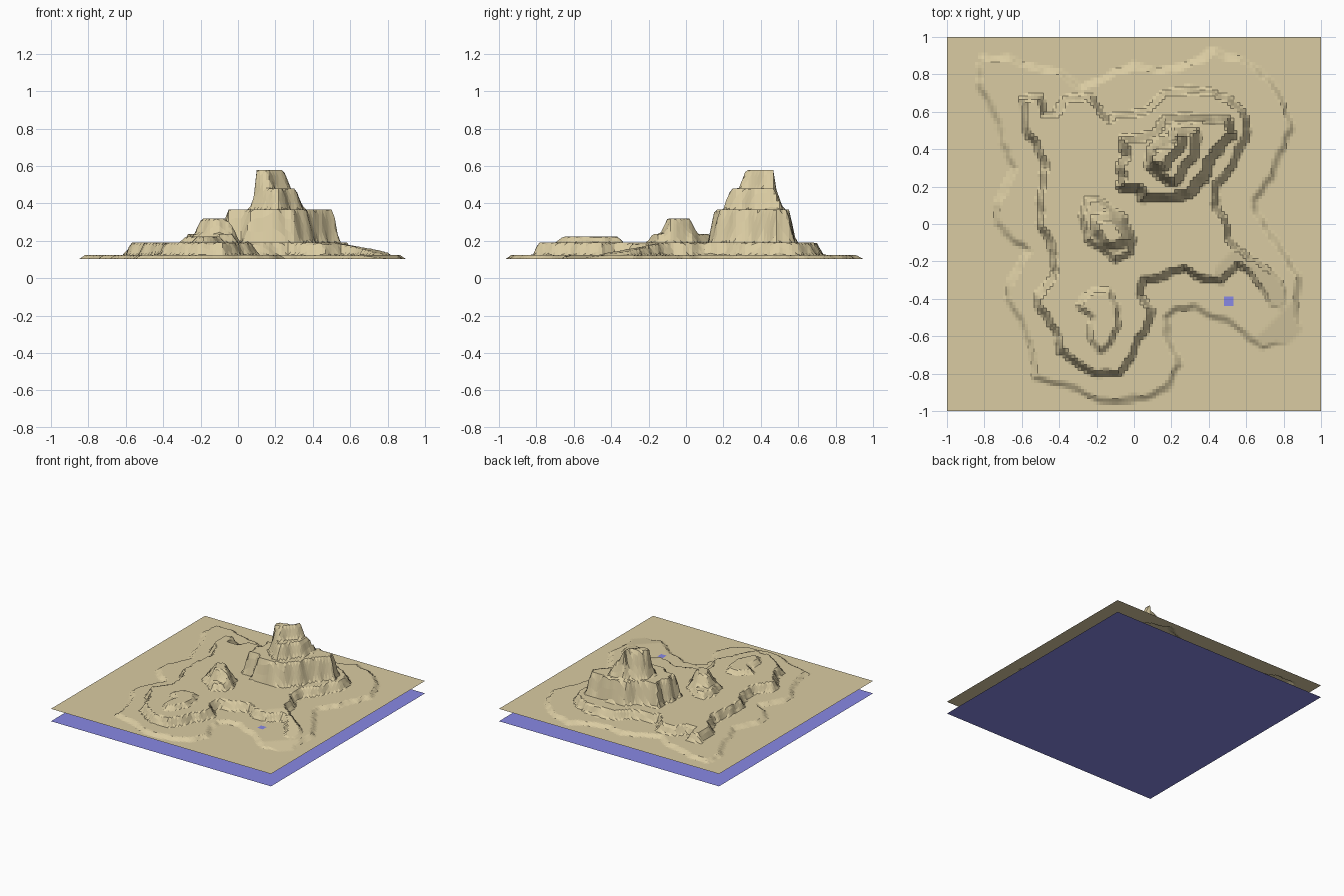
import bpy, bmesh, math
from mathutils import Vector, noise

N = 120          # grid cells per side
BASE = 0.102

# Each terrace: (lower z, upper z, wall width, contour points)
shelf = [(-.82, .88), (-.68, .88), (-.56, .84), (-.38, .81), (-.28, .73), (-.1, .81), (0, .85),
         (.12, .82), (.26, .84), (.36, .88), (.42, .93), (.56, .88), (.68, .81), (.76, .73),
         (.81, .62), (.84, .52), (.8, .42), (.74, .27), (.65, .13), (.64, .08), (.77, -.12),
         (.88, -.28), (.86, -.45), (.89, -.62), (.76, -.63), (.68, -.66), (.64, -.62),
         (.5, -.52), (.4, -.49), (.32, -.44), (.22, -.45), (.17, -.5), (.18, -.6), (.24, -.75),
         (.18, -.87), (.1, -.92), (-.1, -.95), (-.2, -.94), (-.3, -.88), (-.53, -.82),
         (-.54, -.7), (-.6, -.52), (-.68, -.4), (-.66, -.3), (-.56, -.14), (-.66, -.08),
         (-.73, 0), (-.74, .1), (-.64, .3), (-.7, .42), (-.72, .54), (-.77, .64), (-.83, .75)]
plateau = [(-.59, .67), (-.5, .68), (-.48, .58), (-.42, .58), (-.37, .67), (-.23, .68), (-.14, .55),
           (-.1, .58), (0, .58), (.08, .62), (.16, .69), (.28, .72), (.4, .71), (.5, .67),
           (.58, .6), (.61, .5), (.52, .3), (.44, .22), (.43, .1), (.48, .03), (.5, -.08),
           (.62, -.19), (.72, -.25), (.79, -.32), (.79, -.44), (.74, -.43), (.7, -.34),
           (.63, -.26), (.55, -.22), (.46, -.3), (.38, -.29), (.26, -.23), (.18, -.27),
           (.05, -.3), (.03, -.38), (.09, -.45), (.08, -.53), (.02, -.62), (-.02, -.72),
           (-.08, -.8), (-.2, -.8), (-.3, -.74), (-.4, -.68), (-.41, -.6), (-.46, -.52),
           (-.52, -.4), (-.42, -.26), (-.44, -.1), (-.5, 0), (-.5, .15), (-.47, .3),
           (-.52, .42), (-.59, .52)]
south_hill = [(-.3, -.43), (-.22, -.36), (-.14, -.35), (-.1, -.42), (-.08, -.55), (-.12, -.64),
              (-.18, -.68), (-.23, -.62), (-.22, -.5)]
mid_hill = [(-.28, .04), (-.25, .13), (-.2, .14), (-.14, .09), (-.05, .03), (-.01, -.08),
            (-.02, -.15), (-.1, -.19), (-.16, -.14), (-.25, -.09)]
mid_peak = [(-.21, -.05), (-.21, .03), (-.12, .04), (-.06, -.02), (-.04, -.1), (-.1, -.12),
            (-.16, -.1)]
mesa = [(-.06, .45), (.04, .46), (.12, .5), (.16, .56), (.3, .57), (.5, .56), (.53, .48),
        (.46, .42), (.4, .32), (.36, .24), (.3, .16), (.18, .13), (.06, .14), (.02, .19),
        (-.07, .2), (-.06, .25), (-.08, .3), (-.04, .36)]
upper_mesa = [(.09, .4), (.14, .45), (.2, .46), (.22, .5), (.33, .5), (.34, .44), (.32, .36),
              (.26, .3), (.22, .22), (.15, .25), (.08, .32)]
summit = [(.08, .33), (.08, .41), (.19, .43), (.21, .49), (.26, .48), (.25, .41), (.19, .35),
          (.16, .3)]
TERRACES = [(BASE, .125, .03, shelf), (.125, .19, .03, plateau), (.19, .222, .025, south_hill),
            (.19, .237, .025, mid_hill), (.237, .32, .04, mid_peak), (.19, .367, .04, mesa),
            (.367, .48, .04, upper_mesa), (.48, .58, .04, summit)]


def signed_distance(x, y, pts):
    """Distance to the outline, positive inside."""
    best, inside = 9.0, False
    ax, ay = pts[-1]
    for bx, by in pts:
        ex, ey = bx - ax, by - ay
        t = ((x - ax) * ex + (y - ay) * ey) / (ex * ex + ey * ey)
        t = min(1, max(0, t))
        best = min(best, (x - ax - t * ex) ** 2 + (y - ay - t * ey) ** 2)
        if (ay > y) != (by > y) and x < ax + (y - ay) / ey * ex:
            inside = not inside
        ax, ay = bx, by
    return math.sqrt(best) * (1 if inside else -1)


def height(x, y):
    z = BASE
    # slight waviness gives the eroded cliff edges
    w = noise.noise_vector(Vector((x * 14, y * 14, 0))) * .016
    for low, high, wall, pts in TERRACES:
        if z < low - .001:
            continue
        d = signed_distance(x + w.x, y + w.y, pts)
        f = min(1, max(0, d / wall + .5))
        z = max(z, low + (high - low) * f)
    # plateau's south-east tongue descends as a ramp
    if x > .45 and y < 0:
        z = max(BASE, min(z, .19 - (x - y - .67) * .11))
    return z


def material(name, rgb):
    m = bpy.data.materials.new(name)
    m.diffuse_color = (*rgb, 1)
    return m


def add_grid(name, cells, size, loc, mat, shape=None):
    bm = bmesh.new()
    bmesh.ops.create_grid(bm, x_segments=cells, y_segments=cells, size=size)
    if shape:
        for v in bm.verts:
            v.co.z = shape(v.co.x, v.co.y)
    me = bpy.data.meshes.new(name)
    bm.to_mesh(me)
    bm.free()
    me.materials.append(mat)
    ob = bpy.data.objects.new(name, me)
    ob.location = loc
    bpy.context.collection.objects.link(ob)
    return ob


sand = material("sand", (.70, .60, .36))
blue = material("water_blue", (.25, .25, .78))

# Terraced land, water sheet underneath, small marker tile in the bay
add_grid("terrain", N, 1, (0, 0, 0), sand, height)
add_grid("water", 1, 1, (0, 0, 0), blue)
add_grid("bay_tile", 1, .025, (.507, -.413, .128), blue)
